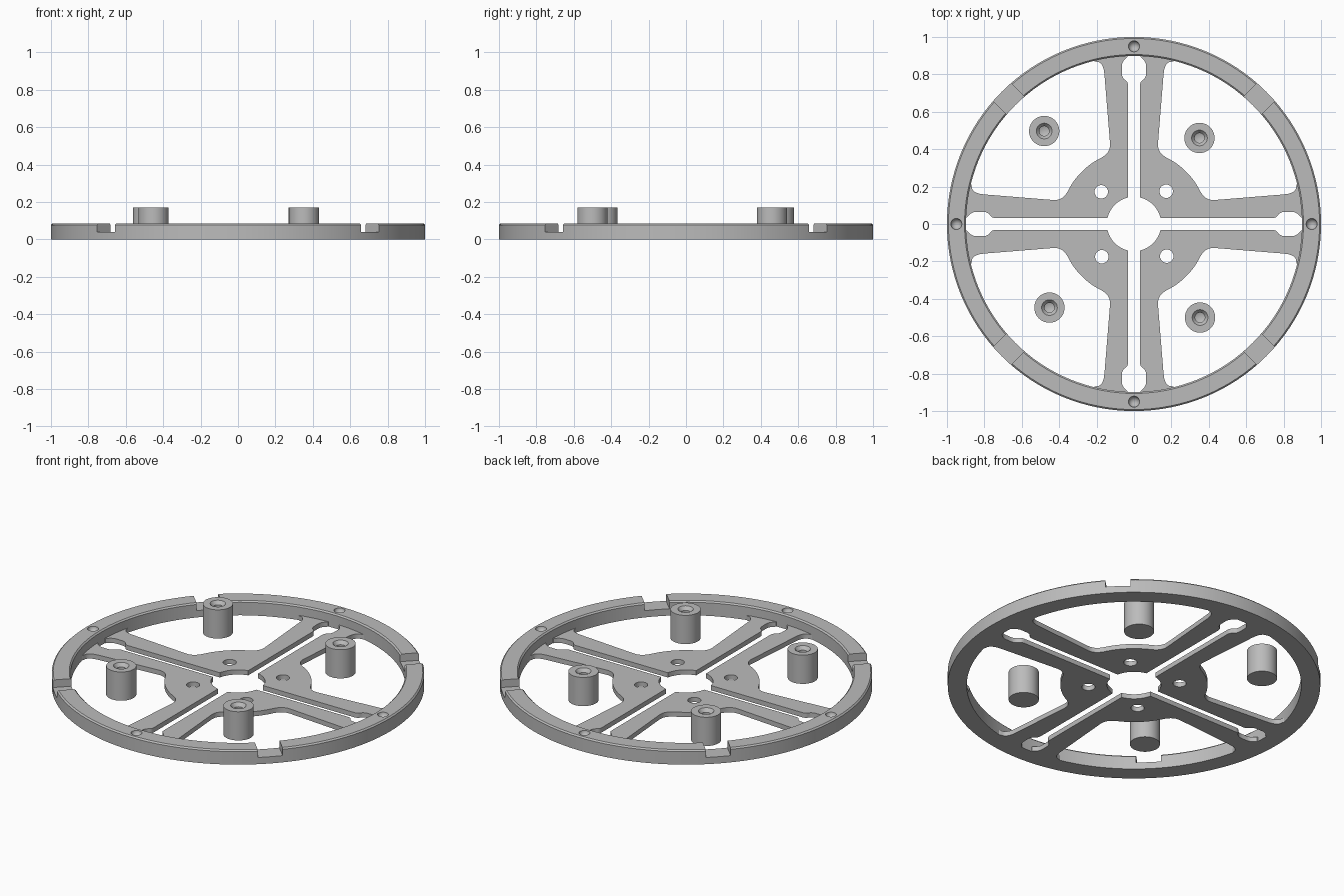
import bpy
import bmesh
from math import radians, cos, sin, pi, asin
from mathutils import Matrix, Vector

cube = bpy.data.objects.get("Cube")
if cube:
    bpy.data.objects.remove(cube, do_unlink=True)

grey = bpy.data.materials.new("neutral grey")
grey.use_nodes = True
tone = (0.5, 0.5, 0.5, 1)
grey.diffuse_color = tone
grey.node_tree.nodes["Principled BSDF"].inputs["Base Color"].default_value = tone


def add_object(name, data):
    ob = bpy.data.objects.new(name, data)
    bpy.context.collection.objects.link(ob)
    return ob


def mesh_object(name, bm):
    bmesh.ops.remove_doubles(bm, verts=bm.verts, dist=1e-5)
    bmesh.ops.recalc_face_normals(bm, faces=bm.faces)
    me = bpy.data.meshes.new(name)
    bm.to_mesh(me)
    bm.free()
    me.materials.append(grey)
    return add_object(name, me)


def activate(ob):
    bpy.ops.object.select_all(action='DESELECT')
    ob.select_set(True)
    bpy.context.view_layer.objects.active = ob


def smooth(ob):
    activate(ob)
    bpy.ops.object.shade_smooth_by_angle(angle=radians(30))


def lathe(name, profile, steps):
    bm = bmesh.new()
    verts = [bm.verts.new((r, 0, z)) for r, z in profile]
    edges = [bm.edges.new(pair) for pair in zip(verts, verts[1:] + verts[:1])]
    bmesh.ops.spin(bm, geom=verts + edges, axis=(0, 0, 1), cent=(0, 0, 0),
                   angle=2 * pi, steps=steps, use_merge=False)
    return mesh_object(name, bm)


def arc(radius, start, end, n, centre=(0, 0)):
    angles = [radians(start + (end - start) * i / n) for i in range(n + 1)]
    return [(centre[0] + radius * cos(a), centre[1] + radius * sin(a)) for a in angles]


def bezier(a, b, c, n=6):
    a, b, c = Vector(a), Vector(b), Vector(c)
    return [tuple(a * (1 - t) ** 2 + b * 2 * t * (1 - t) + c * t * t)
            for t in (i / n for i in range(n + 1))]


# Outer ring with chamfered top edges
ring_top, bevel = 0.085, 0.008
ring = lathe("outer_ring", [(0.898, 0), (1, 0), (1, ring_top - bevel),
                            (1 - bevel, ring_top), (0.898 + bevel, ring_top),
                            (0.898, ring_top - bevel)], 128)

# Cutters: four diagonal notches and four round dimples
bm = bmesh.new()
for k in range(4):
    turn = Matrix.Rotation(k * pi / 2, 4, 'Z')
    diagonal = Matrix.Rotation(pi / 4, 4, 'Z')
    bmesh.ops.create_cube(bm, size=1, matrix=turn @ diagonal
                          @ Matrix.Translation((0.95, 0, 0.09))
                          @ Matrix.Diagonal((0.3, 0.135, 0.1, 1)))
    bmesh.ops.create_uvsphere(bm, u_segments=24, v_segments=12, radius=0.03,
                              matrix=turn @ Matrix.Translation((0.95, 0, ring_top + 0.002)))
cutter = mesh_object("ring_cutter", bm)
cutter.hide_render = True
cut = ring.modifiers.new("notches", 'BOOLEAN')
cut.operation = 'DIFFERENCE'
cut.solver = 'EXACT'
cut.object = cutter
activate(ring)
bpy.ops.object.modifier_apply(modifier="notches")
bpy.data.objects.remove(cutter, do_unlink=True)
smooth(ring)

# Half outline of a quarter plate, mirrored across its diagonal
gap, hub, bore, rim = 0.032, 0.395, 0.145, 0.9
half = arc(bore, 45, 90 - asin(gap / bore) * 180 / pi, 10)
half += bezier((gap, 0.74), (gap, 0.76), (0.045, 0.768))
half += bezier((0.045, 0.768), (0.065, 0.78), (0.065, 0.81))
half += bezier((0.065, 0.85), (0.06, 0.875), (0.036, 0.893))
half += arc(rim, 87.8, 76, 8)
half += bezier((0.205, 0.868), (0.163, 0.87), (0.158, 0.8))
half += bezier((0.128, 0.43), (0.125, 0.385), (0.165, 0.36))
half += arc(hub, 64, 45, 8)
outline = half + [(y, x) for x, y in reversed(half[1:-1])]
bolt_hole = arc(0.036, 0, 345, 23, (0.172, 0.175))

# Four quarter plates, each with two half spokes and a bolt hole
thickness = 0.028
for k, corner in enumerate(("back_left", "back_right", "front_right", "front_left")):
    curve = bpy.data.curves.new("plate_outline", 'CURVE')
    curve.dimensions = '2D'
    curve.fill_mode = 'BOTH'
    curve.extrude = thickness / 2
    for loop in (outline, bolt_hole):
        spline = curve.splines.new('POLY')
        spline.points.add(len(loop) - 1)
        for point, (x, y) in zip(spline.points, loop):
            point.co = (x, y, 0, 1)
        spline.use_cyclic_u = True
    source = add_object("plate_source", curve)
    bpy.context.view_layer.update()
    bm = bmesh.new()
    flat = source.evaluated_get(bpy.context.evaluated_depsgraph_get()).to_mesh()
    bm.from_mesh(flat)
    bpy.data.objects.remove(source, do_unlink=True)
    bm.transform(Matrix.Rotation(k * pi / 2, 4, 'Z')
                 @ Matrix.Translation((0, 0, thickness / 2)))
    for f in bm.faces:
        f.material_index = 0
    smooth(mesh_object("spoke_plate_" + corner, bm))

# Loose standoffs with countersunk blind holes
spots = {"back_left": (0.35, 0.46), "back_right": (-0.48, 0.497),
         "front_right": (-0.452, -0.447), "front_left": (0.353, -0.5)}
for corner, (x, y) in spots.items():
    post = lathe("standoff_" + corner,
                 [(0, 0), (0.081, 0), (0.081, 0.17), (0.042, 0.17),
                  (0.026, 0.15), (0.026, 0.06), (0, 0.05)], 40)
    post.location = (x, y, 0)
    smooth(post)
